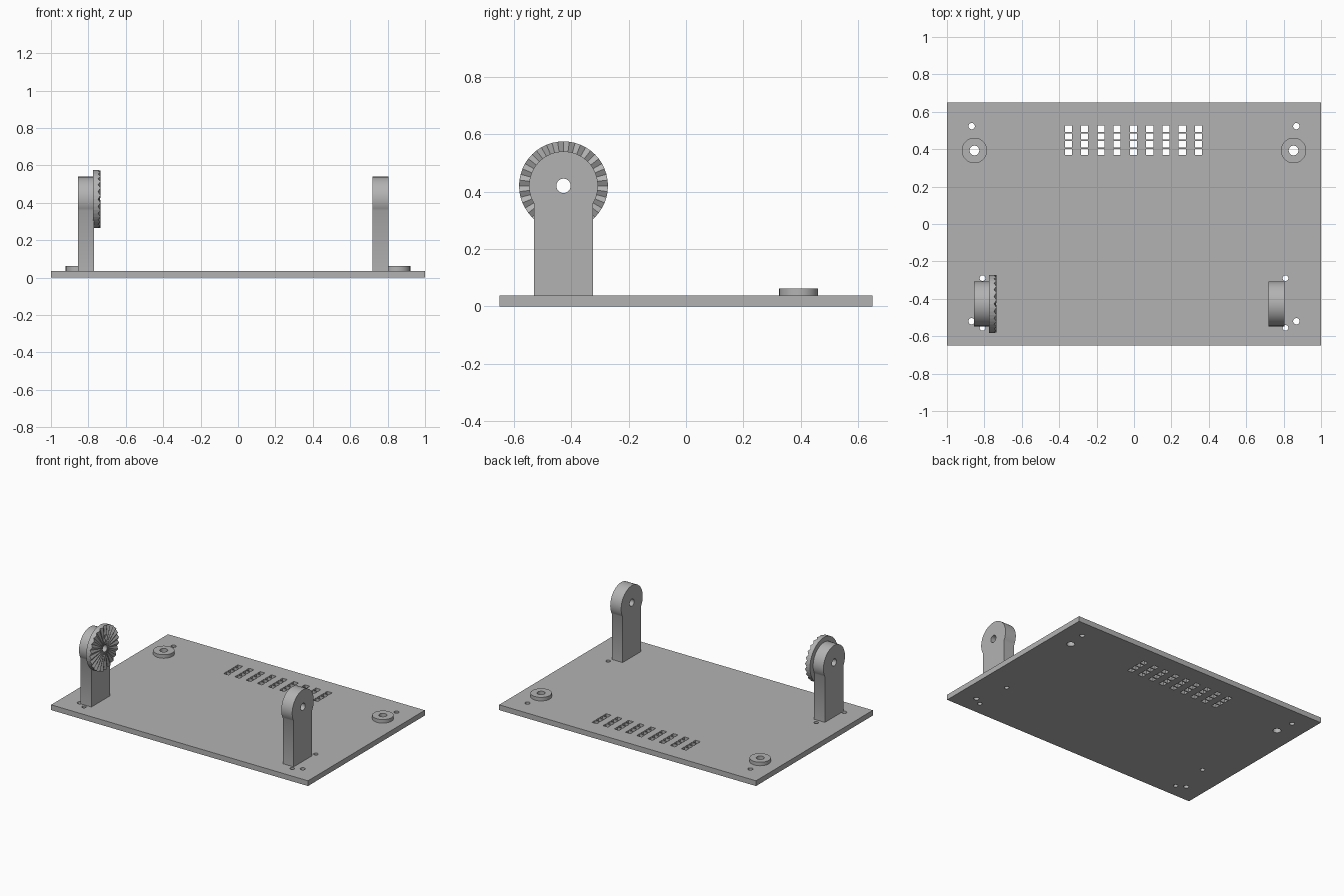
import bpy, bmesh, math
from mathutils import Matrix, Vector

cube = bpy.data.objects.get("Cube")
if cube:
    bpy.data.objects.remove(cube)

grey = bpy.data.materials.new("plain grey")
grey.use_nodes = True
colour = (0.45, 0.45, 0.45, 1)
grey.diffuse_color = colour
grey.node_tree.nodes["Principled BSDF"].inputs["Base Color"].default_value = colour

PLATE_TOP = 0.037
PIVOT_Y, PIVOT_Z = -0.427, 0.42
BORE = 0.025


def finish(bm, name, smooth=True):
    bmesh.ops.recalc_face_normals(bm, faces=bm.faces[:])
    mesh = bpy.data.meshes.new(name)
    bm.to_mesh(mesh)
    bm.free()
    mesh.materials.append(grey)
    obj = bpy.data.objects.new(name, mesh)
    bpy.context.collection.objects.link(obj)
    if smooth:
        activate(obj)
        bpy.ops.object.shade_smooth_by_angle(angle=math.radians(30))
    return obj


def activate(obj):
    bpy.ops.object.select_all(action='DESELECT')
    obj.select_set(True)
    bpy.context.view_layer.objects.active = obj


def add_box(bm, centre, size):
    bmesh.ops.create_cube(bm, size=1, matrix=Matrix.Translation(centre) @ Matrix.Diagonal((*size, 1)))


def add_cylinder(bm, centre, radius, depth, axis='Z'):
    turn = Matrix.Rotation(math.pi / 2, 4, 'Y') if axis == 'X' else Matrix()
    bmesh.ops.create_cone(bm, cap_ends=True, segments=32, radius1=radius, radius2=radius,
                          depth=depth, matrix=Matrix.Translation(centre) @ turn)


def cut(obj, bm):
    cutter = finish(bm, obj.name + "_cutter", False)
    cutter.hide_render = True
    mod = obj.modifiers.new("holes", 'BOOLEAN')
    mod.operation, mod.solver, mod.object = 'DIFFERENCE', 'EXACT', cutter
    activate(obj)
    bpy.ops.object.modifier_apply(modifier=mod.name)
    bpy.data.objects.remove(cutter)
    bpy.ops.object.shade_smooth_by_angle(angle=math.radians(30))


# Base plate with screw holes and a grid of vents
bm = bmesh.new()
add_box(bm, (0, 0, PLATE_TOP / 2), (2, 1.3, PLATE_TOP))
plate = finish(bm, "base_plate", False)
bm = bmesh.new()
for side in (-1, 1):
    for x, y, r in ((0.868, 0.523, 0.017), (0.868, -0.52, 0.017), (0.81, -0.29, 0.015),
                    (0.81, -0.555, 0.015), (0.853, 0.393, 0.026)):
        add_cylinder(bm, (side * x, y, 0), r, 0.2)
for col in range(9):
    for row in range(4):
        add_box(bm, ((col - 4) * 0.087 - 0.003, 0.385 + row * 0.0415, 0), (0.038, 0.034, 0.2))
cut(plate, bm)

# Raised rings around the rear holes
for side, label in ((-1, "right"), (1, "left")):
    bm = bmesh.new()
    add_cylinder(bm, (side * 0.853, 0.393, 0.049), 0.068, 0.026)
    ring = finish(bm, label + "_boss")
    bm = bmesh.new()
    add_cylinder(bm, (side * 0.853, 0.393, 0.05), 0.026, 0.2)
    cut(ring, bm)

# Upright brackets with round heads and a pivot hole
HALF, HEAD = 0.103, 0.12
for x, label in ((-0.855, "right"), (0.72, "left")):
    bm = bmesh.new()
    start = -math.acos(HALF / HEAD) * -1
    start = -start
    sweep = math.pi - 2 * start
    outline = [(-HALF, PLATE_TOP), (HALF, PLATE_TOP)]
    for i in range(41):
        a = start + sweep * i / 40
        outline.append((HEAD * math.cos(a), PIVOT_Z + HEAD * math.sin(a)))
    face = bm.faces.new([bm.verts.new((x, PIVOT_Y + y, z)) for y, z in outline])
    moved = bmesh.ops.extrude_face_region(bm, geom=[face])["geom"]
    bmesh.ops.translate(bm, vec=Vector((0.085, 0, 0)),
                        verts=[g for g in moved if isinstance(g, bmesh.types.BMVert)])
    post = finish(bm, label + "_bracket")
    bm = bmesh.new()
    add_cylinder(bm, (x, PIVOT_Y, PIVOT_Z), BORE, 0.4, 'X')
    cut(post, bm)

# Locking disc with radial teeth on its inward face
TEETH, OUTER = 24, 0.155
BACK, PEAK, VALLEY = -0.775, -0.735, -0.748
bm = bmesh.new()
rings = []
for i in range(TEETH * 2):
    a = math.pi * i / TEETH
    tip = PEAK if i % 2 else VALLEY
    section = ((BACK, BORE), (BACK, OUTER), (tip, OUTER), (PEAK - 0.002, BORE))
    rings.append([bm.verts.new((x, PIVOT_Y + r * math.cos(a), PIVOT_Z + r * math.sin(a)))
                  for x, r in section])
for i, here in enumerate(rings):
    there = rings[(i + 1) % len(rings)]
    for k in range(4):
        n = (k + 1) % 4
        bm.faces.new((here[k], here[n], there[n], there[k]))
finish(bm, "toothed_disc", False)
